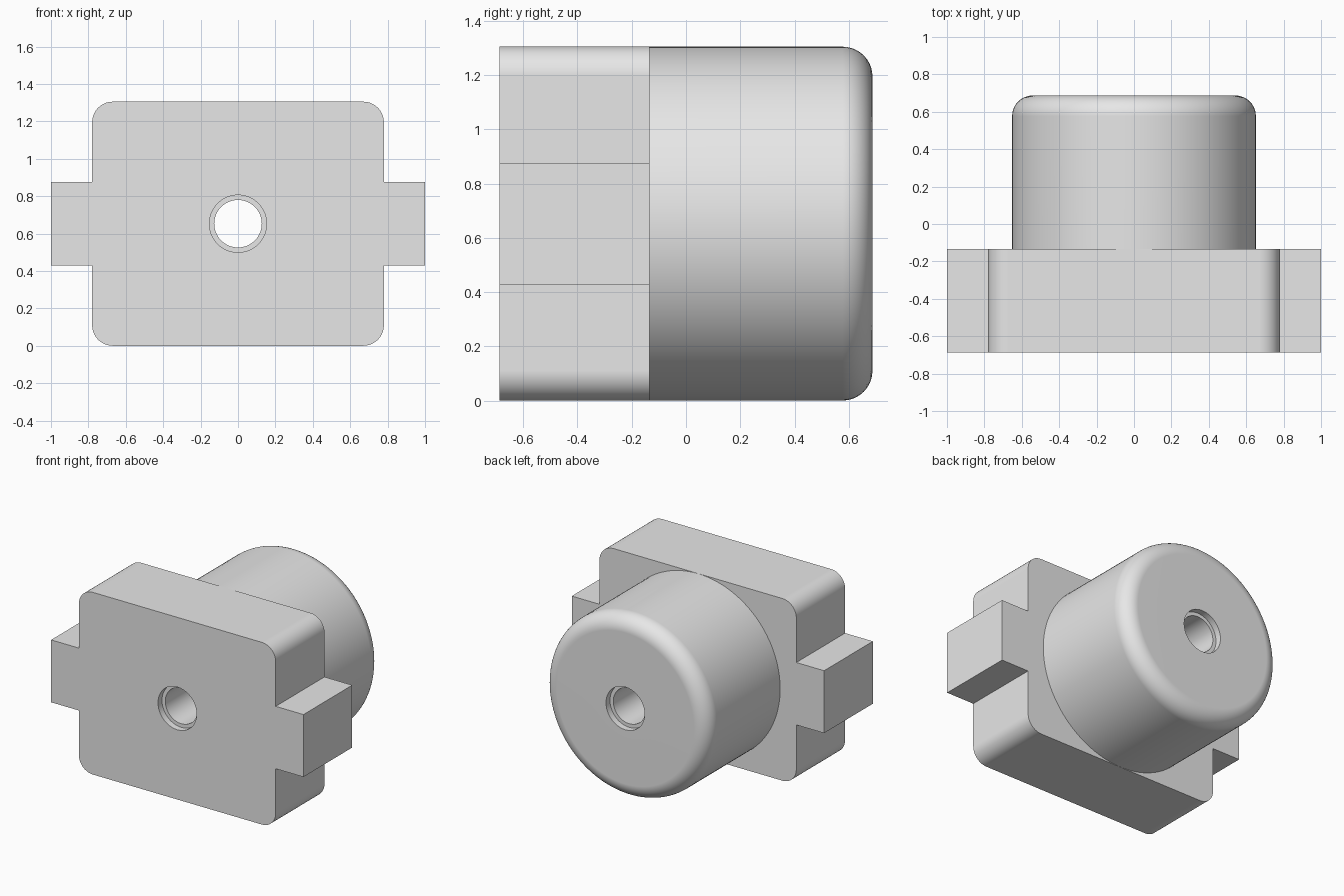
import bpy, bmesh
from math import cos, sin, pi, tau
from mathutils import Matrix, Vector

cube = bpy.data.objects.get("Cube")
if cube:
    bpy.data.objects.remove(cube, do_unlink=True)

# Main dimensions
FRONT, SHOULDER, BACK = -0.687, -0.135, 0.687
HALF_H = 0.6525
HALF_W, TAB_X, TAB_H = 0.78, 1.0, 0.2235
CORNER = 0.11
BORE, RECESS, DEPTH = 0.127, 0.153, 0.045

grey = bpy.data.materials.new("plain grey")
grey.use_nodes = True
grey.diffuse_color = (0.8, 0.8, 0.8, 1)
grey.node_tree.nodes["Principled BSDF"].inputs["Base Color"].default_value = (0.8, 0.8, 0.8, 1)


def arc(cx, cy, r, steps=10):
    """Quarter circle from the first axis to the second."""
    return [(cx + r * cos(pi / 2 * i / steps), cy + r * sin(pi / 2 * i / steps))
            for i in range(steps + 1)]


def finish(name, bm):
    bmesh.ops.recalc_face_normals(bm, faces=bm.faces[:])
    mesh = bpy.data.meshes.new(name)
    bm.to_mesh(mesh)
    bm.free()
    mesh.materials.append(grey)
    obj = bpy.data.objects.new(name, mesh)
    bpy.context.collection.objects.link(obj)
    return obj


def lathe(name, profile, steps):
    """Turn a (radius, y) profile about the bore axis."""
    bm = bmesh.new()
    verts = [bm.verts.new((r, y, HALF_H)) for r, y in profile]
    edges = [bm.edges.new(pair) for pair in zip(verts, verts[1:])]
    bmesh.ops.spin(bm, geom=verts + edges, cent=(0, 0, HALF_H), axis=(0, 1, 0),
                   angle=tau, steps=steps, use_merge=False)
    bmesh.ops.remove_doubles(bm, verts=bm.verts[:], dist=0.0001)
    return finish(name, bm)


# Flange: rounded plate with a square tab on either side
quarter = [(TAB_X, TAB_H), (HALF_W, TAB_H)] + arc(HALF_W - CORNER, HALF_H - CORNER, CORNER)
upper = quarter + [(-x, z) for x, z in reversed(quarter)]
outline = upper + [(x, -z) for x, z in reversed(upper)]
bm = bmesh.new()
face = bm.faces.new([bm.verts.new((x, FRONT, HALF_H + z)) for x, z in outline])
extruded = bmesh.ops.extrude_face_region(bm, geom=[face])["geom"]
moved = [v for v in extruded if isinstance(v, bmesh.types.BMVert)]
bmesh.ops.translate(bm, verts=moved, vec=(0, SHOULDER - FRONT, 0))
block = finish("flanged_block", bm)

# Round body with a filleted back edge, rooted inside the flange
radius = HALF_H - 0.0008
body = lathe("round_body", [(0, SHOULDER - 0.2), (radius, SHOULDER - 0.2)]
             + arc(radius - CORNER, BACK - CORNER, CORNER) + [(0, BACK)], 128)

# Through bore with a shallow recess at each end
bore = lathe("bore_cutter", [
    (0, FRONT - 0.1), (RECESS, FRONT - 0.1), (RECESS, FRONT + DEPTH), (BORE, FRONT + DEPTH),
    (BORE, BACK - DEPTH), (RECESS, BACK - DEPTH), (RECESS, BACK + 0.1), (0, BACK + 0.1)], 64)

# Join the body, cut the bore, then drop the helpers
bpy.ops.object.select_all(action="DESELECT")
block.select_set(True)
bpy.context.view_layer.objects.active = block
for helper, operation in ((body, "UNION"), (bore, "DIFFERENCE")):
    helper.hide_render = True
    mod = block.modifiers.new(helper.name, "BOOLEAN")
    mod.operation, mod.solver, mod.object = operation, "EXACT", helper
    bpy.ops.object.modifier_apply(modifier=mod.name)
    bpy.data.objects.remove(helper, do_unlink=True)

bpy.ops.object.shade_smooth_by_angle()
weighted = block.modifiers.new("even shading", "WEIGHTED_NORMAL")
weighted.keep_sharp = True
